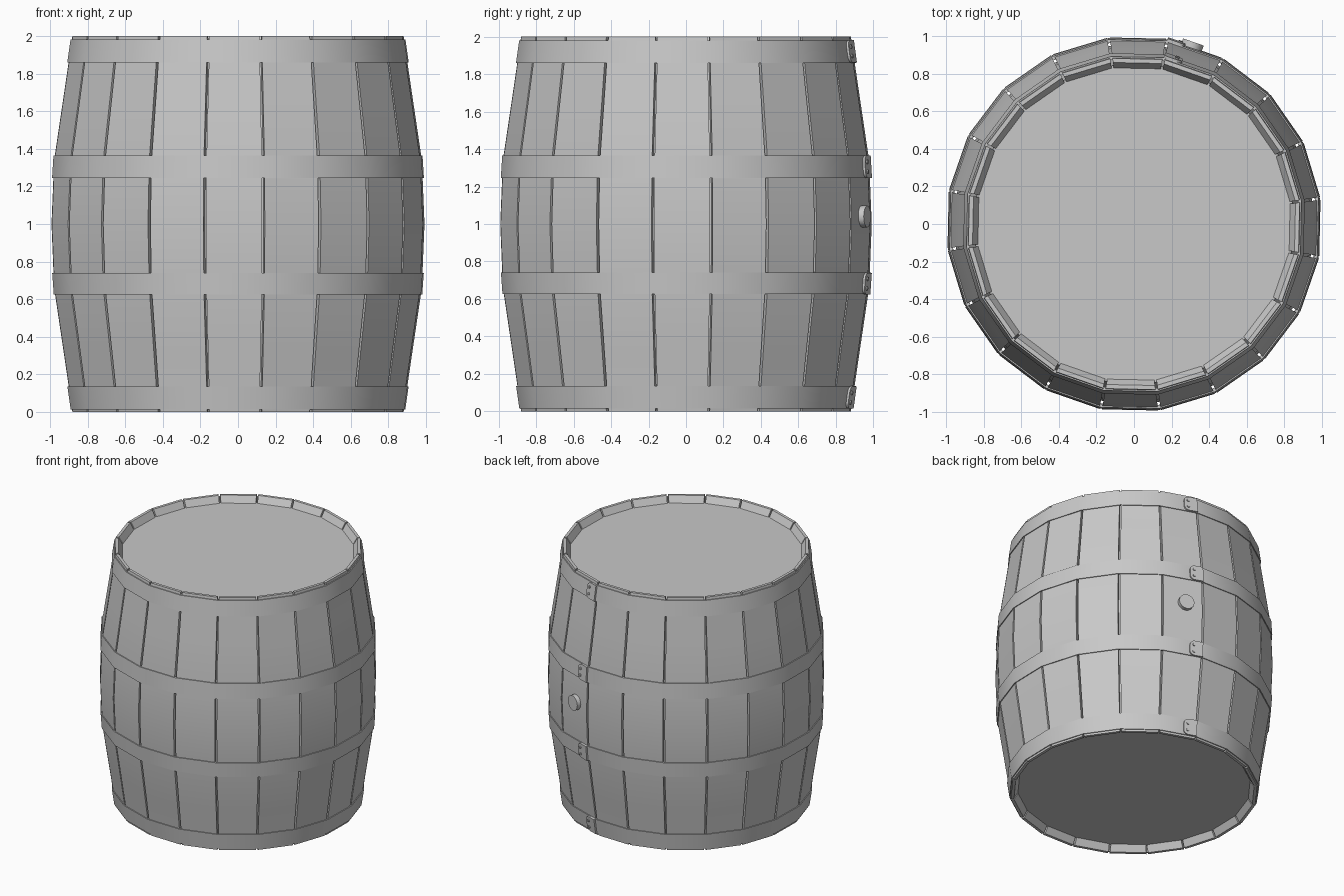
import bpy, bmesh, math
from mathutils import Vector

if "Cube" in bpy.data.objects:
    bpy.data.objects.remove(bpy.data.objects["Cube"])

N = 20                                   # staves around the barrel
STEP = 2 * math.pi / N
TURN = math.radians(-1.2)                # slight turn of the whole barrel
PROFILE = [(0, .888), (.05, .895), (.34, .938), (.66, .986), (1, 1.0)]
PROFILE += [(2 - z, r) for z, r in PROFILE[-2::-1]]

grey = bpy.data.materials.new("barrel_grey")
grey.diffuse_color = (.58, .58, .58, 1)
grey.use_nodes = True
grey.node_tree.nodes["Principled BSDF"].inputs["Base Color"].default_value = grey.diffuse_color


def radius(z):
    for (z0, r0), (z1, r1) in zip(PROFILE, PROFILE[1:]):
        if z <= z1:
            return r0 + (r1 - r0) * (z - z0) / (z1 - z0)
    return PROFILE[-1][1]


def polar(r, a, z):
    return Vector((r * math.cos(a), r * math.sin(a), z))


def finish(name, bm):
    bmesh.ops.recalc_face_normals(bm, faces=bm.faces[:])
    me = bpy.data.meshes.new(name)
    bm.to_mesh(me)
    bm.free()
    me.materials.append(grey)
    ob = bpy.data.objects.new(name, me)
    bpy.context.collection.objects.link(ob)
    bpy.ops.object.select_all(action='DESELECT')
    ob.select_set(True)
    bpy.context.view_layer.objects.active = ob
    bpy.ops.object.shade_smooth_by_angle(angle=math.radians(30))
    return ob


def bridge(bm, loops, closed=False):
    """Join point loops with quads; cap the ends unless closed."""
    rows = [[bm.verts.new(p) for p in lp] for lp in loops]
    pairs = list(zip(rows, rows[1:])) + ([(rows[-1], rows[0])] if closed else [])
    for a, b in pairs:
        for i in range(len(a)):
            j = (i + 1) % len(a)
            bm.faces.new((a[i], a[j], b[j], b[i]))
    if not closed:
        bm.faces.new(rows[0])
        bm.faces.new(rows[-1])


def ring(r, z):
    return [polar(r, TURN + (i + .5) * STEP, z) for i in range(N)]


# Staves with narrow gaps and a chamfered inner rim at both ends
bm = bmesh.new()
half = STEP / 2 - .007
for k in range(N):
    c = TURN + k * STEP
    loops = []
    for z, r in PROFILE:
        inner = r - (.022 if z in (0, 2) else .058)
        loops.append([polar(r, c - half, z), polar(r, c + half, z),
                      polar(inner, c + half, z), polar(inner, c - half, z)])
    bridge(bm, loops)
finish("staves", bm)

# Inner shell behind the gaps; its caps are the two recessed heads
bm = bmesh.new()
bridge(bm, [ring(r - .045, z) for z, r in PROFILE[1:-1]])
finish("inner_shell_and_heads", bm)

# Four hoops
HOOPS = [(.015, .135), (.625, .74), (1.245, 1.365), (1.86, 1.98)]
for n, (lo, hi) in enumerate(HOOPS):
    bm = bmesh.new()
    a, b = radius(lo), radius(hi)
    bridge(bm, [ring(a + .008, lo), ring(b + .008, hi),
                ring(b - .01, hi), ring(a - .01, lo)], closed=True)
    finish(f"hoop_{n + 1}", bm)

# Facet on the back that carries the hoop laps and the bung
BACK = TURN + 4 * STEP
OUT = Vector((math.cos(BACK), math.sin(BACK), 0))
SIDE = Vector((-math.sin(BACK), math.cos(BACK), 0))
FLAT = math.cos(STEP / 2)


def prism(bm, outline, origin, side, up, normal, depth):
    bridge(bm, [[origin + side * u + up * v + normal * d for u, v in outline]
                for d in (-.01, depth)])


def disc(r, sides, u=0, v=0):
    return [(u + r * math.cos(2 * math.pi * i / sides),
             v + r * math.sin(2 * math.pi * i / sides)) for i in range(sides)]


# Rounded hoop laps, each with two rivets
for n, (lo, hi) in enumerate(HOOPS):
    p0 = OUT * (radius(lo) + .008) * FLAT + Vector((0, 0, lo))
    p1 = OUT * (radius(hi) + .008) * FLAT + Vector((0, 0, hi))
    up = (p1 - p0).normalized()
    normal = SIDE.cross(up).normalized()
    if normal.dot(OUT) < 0:
        normal = -normal
    mid, h = (p0 + p1) / 2, (hi - lo) / 2
    end = radius(lo) * math.sin(STEP / 2)
    tip, c = end - .10, .035
    outline = [(end, -h), (end, h)]
    for s in (1, -1):
        arc = [(tip + c - c * math.sin(t), s * (h - c + c * math.cos(t)))
               for t in [i * math.pi / 8 for i in range(5)]]
        outline += arc if s == 1 else arc[::-1]
    bm = bmesh.new()
    prism(bm, outline, mid, SIDE, up, normal, .012)
    for v in (-.026, .026):
        prism(bm, disc(.011, 8, tip + .03, v), mid, SIDE, up, normal, .019)
    finish(f"hoop_lap_{n + 1}", bm)

# Bung in the middle of the back stave
bm = bmesh.new()
prism(bm, disc(.058, 16), OUT * FLAT + SIDE * .02 + Vector((0, 0, 1.04)),
      SIDE, Vector((0, 0, 1)), OUT, .03)
finish("bung", bm)
